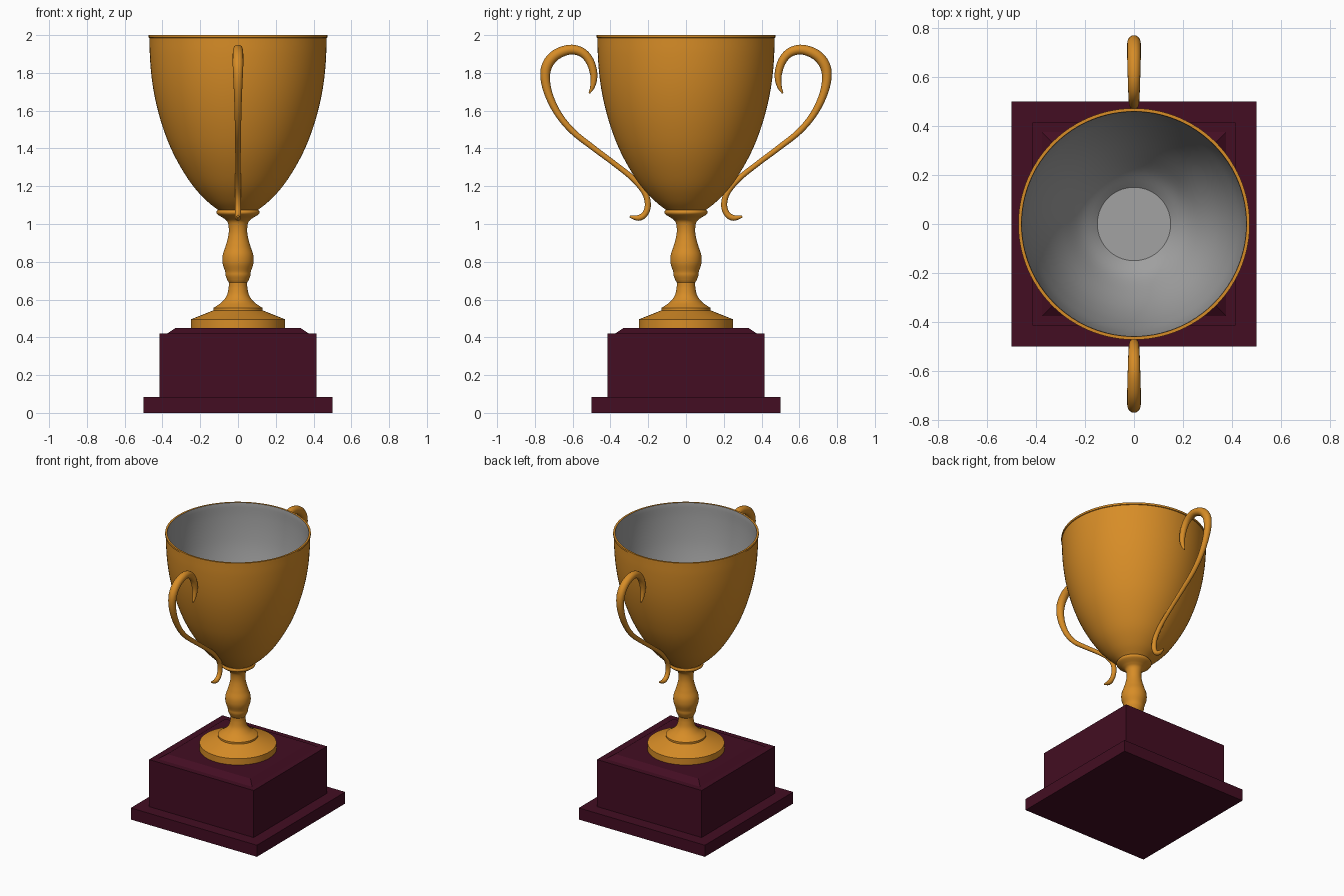
import bpy, bmesh, math
from mathutils import Vector

if "Cube" in bpy.data.objects:
    bpy.data.objects.remove(bpy.data.objects["Cube"])


def material(name, rgb):
    m = bpy.data.materials.new(name)
    m.diffuse_color = (*rgb, 1)
    m.use_nodes = True
    m.node_tree.nodes["Principled BSDF"].inputs["Base Color"].default_value = m.diffuse_color
    return m


GOLD = material("gold", (0.68, 0.265, 0.02))
MAROON = material("dark maroon", (0.056, 0.004, 0.016))
GREY = material("inner grey", (0.36, 0.36, 0.36))


def finish(name, bm, mats, angle=None):
    bmesh.ops.recalc_face_normals(bm, faces=bm.faces)
    me = bpy.data.meshes.new(name)
    bm.to_mesh(me)
    bm.free()
    ob = bpy.data.objects.new(name, me)
    bpy.context.collection.objects.link(ob)
    for m in mats:
        me.materials.append(m)
    if angle:
        bpy.ops.object.select_all(action='DESELECT')
        ob.select_set(True)
        bpy.context.view_layer.objects.active = ob
        bpy.ops.object.shade_smooth_by_angle(angle=math.radians(angle))
    return ob


def smooth(pts, n=5):
    """Catmull-Rom interpolation through the points."""
    p = [Vector(q) for q in pts]
    p = [2 * p[0] - p[1]] + p + [2 * p[-1] - p[-2]]
    out = []
    for i in range(1, len(p) - 2):
        a, b, c, d = p[i - 1:i + 3]
        for k in range(n):
            t = k / n
            out.append(0.5 * (2 * b + (c - a) * t + (2 * a - 5 * b + 4 * c - d) * t * t
                              + (3 * b - a - 3 * c + d) * t ** 3))
    return out + [p[-2]]


def loft(bm, rings):
    """Skin a list of vertex rings and cap both ends."""
    n = len(rings[0])
    bands = []
    for a, b in zip(rings, rings[1:]):
        bands.append([bm.faces.new((a[i], a[(i + 1) % n], b[(i + 1) % n], b[i])) for i in range(n)])
    return bands, bm.faces.new(rings[0]), bm.faces.new(rings[-1])


def revolve(bm, profile, sides, start=0.0, scale=1.0):
    rings = [[bm.verts.new((r * scale * math.cos(start + math.tau * i / sides),
                            r * scale * math.sin(start + math.tau * i / sides), z))
              for i in range(sides)] for r, z in profile]
    return loft(bm, rings)


# square plinth: slab, block, stepped chamfer
bm = bmesh.new()
revolve(bm, [(0.5, 0), (0.5, 0.083), (0.415, 0.083), (0.415, 0.42), (0.375, 0.42), (0.33, 0.45)],
        4, math.pi / 4, math.sqrt(2))
finish("plinth", bm, [MAROON])

# round foot and turned stem
stem = [(0.25, 0.448), (0.25, 0.495), (0.13, 0.543), (0.13, 0.556)]
stem += smooth([(0.115, 0.565), (0.085, 0.587), (0.06, 0.62), (0.05, 0.66), (0.048, 0.69)])
stem += smooth([(0.055, 0.70), (0.065, 0.725), (0.067, 0.745)])
stem += smooth([(0.07, 0.755), (0.08, 0.785), (0.083, 0.81), (0.08, 0.84), (0.068, 0.875)])
stem += smooth([(0.065, 0.885), (0.055, 0.92), (0.049, 0.955), (0.05, 0.99), (0.058, 1.015),
                (0.078, 1.032)])
stem += smooth([(0.085, 1.036), (0.11, 1.052), (0.114, 1.064), (0.108, 1.073)], 3)
bm = bmesh.new()
revolve(bm, stem, 64)
finish("foot_and_stem", bm, [GOLD], 30)

# bowl: outer shell, rim and grey inside
outer = smooth([(0.10, 1.07), (0.165, 1.122), (0.237, 1.2), (0.303, 1.3), (0.355, 1.4),
                (0.394, 1.5), (0.424, 1.6), (0.446, 1.7), (0.46, 1.8), (0.467, 1.9), (0.468, 1.985)])
rim = [(0.473, 1.987), (0.473, 2.0), (0.46, 2.0)]
inner = smooth([(0.458, 1.985), (0.456, 1.9), (0.448, 1.8), (0.434, 1.7), (0.411, 1.6), (0.381, 1.5),
                (0.341, 1.4), (0.288, 1.3), (0.222, 1.2), (0.15, 1.13)])
bm = bmesh.new()
bands, _, floor = revolve(bm, [tuple(p) for p in outer] + rim + [tuple(p) for p in inner], 96)
for band in bands[len(outer) + len(rim) - 1:]:
    for f in band:
        f.material_index = 1
floor.material_index = 1
finish("bowl", bm, [GOLD, GREY], 30)

# scrolled handles: (y, z, radius) along the path
path = smooth([(0.512, 1.692, 0.004), (0.494, 1.73, 0.013), (0.488, 1.79, 0.019), (0.508, 1.86, 0.022),
               (0.55, 1.908, 0.024), (0.615, 1.923, 0.026), (0.69, 1.895, 0.028), (0.735, 1.84, 0.028),
               (0.745, 1.77, 0.025), (0.725, 1.68, 0.021), (0.675, 1.58, 0.018), (0.60, 1.49, 0.016),
               (0.50, 1.41, 0.015), (0.38, 1.32, 0.014), (0.28, 1.24, 0.015), (0.218, 1.165, 0.016),
               (0.202, 1.10, 0.016), (0.218, 1.052, 0.016), (0.252, 1.032, 0.015), (0.298, 1.04, 0.006)], 6)


def handle(name, side):
    bm = bmesh.new()
    rings = []
    for i, (y, z, r) in enumerate(path):
        t = path[min(i + 1, len(path) - 1)] - path[max(i - 1, 0)]
        t = Vector((t.x, t.y)).normalized()
        ring = []
        for k in range(16):
            c, s = r * math.cos(math.tau * k / 16), r * math.sin(math.tau * k / 16)
            ring.append(bm.verts.new((c, side * (y - t.y * s), z + t.x * s)))
        rings.append(ring)
    loft(bm, rings)
    finish(name, bm, [GOLD], 60)


handle("front_handle", -1)
handle("back_handle", 1)
